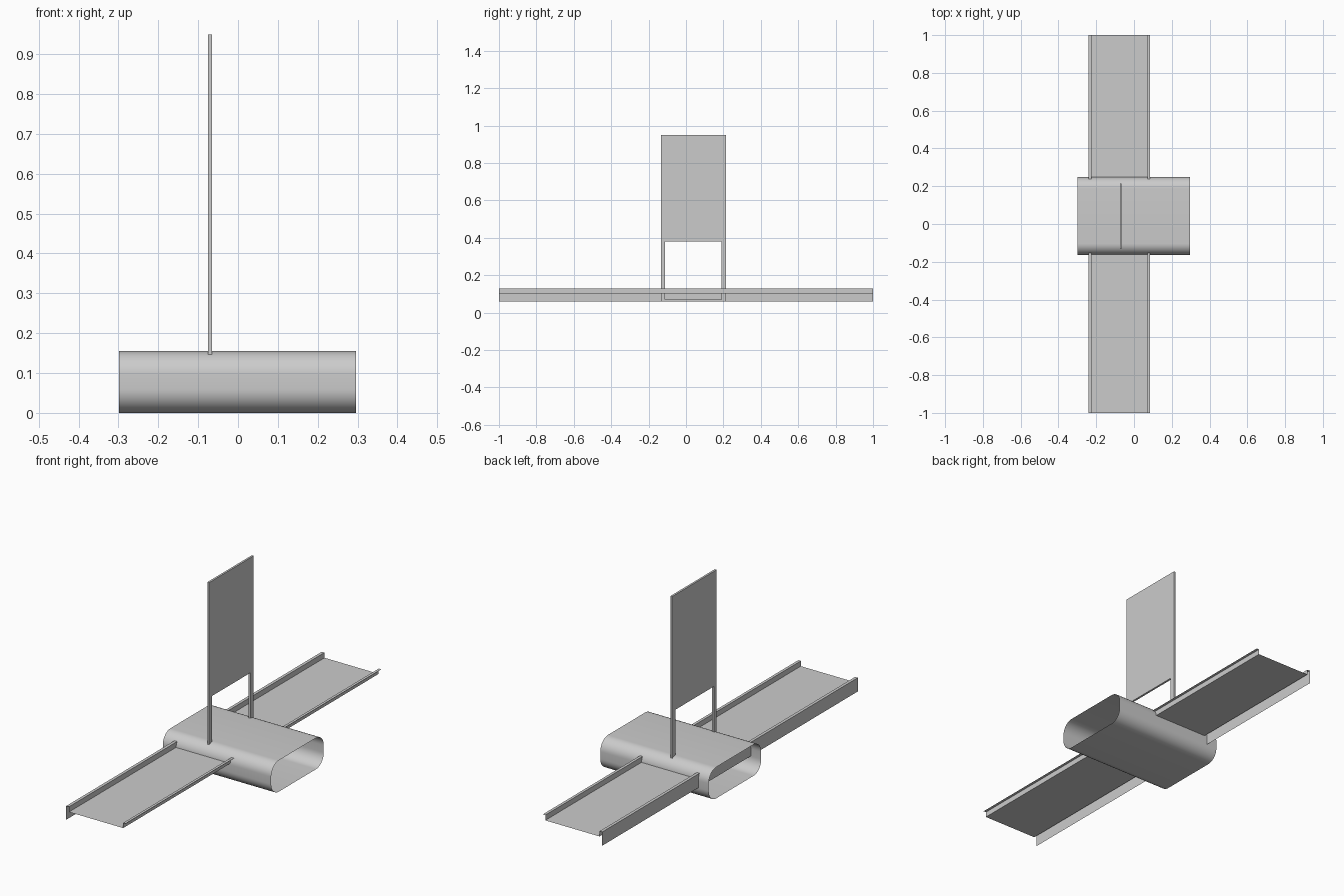
import bpy, bmesh
from math import sin, cos, pi

if "Cube" in bpy.data.objects:
    bpy.data.objects.remove(bpy.data.objects["Cube"])


def make_object(name, bm):
    mesh = bpy.data.meshes.new(name)
    bm.to_mesh(mesh)
    bm.free()
    obj = bpy.data.objects.new(name, mesh)
    bpy.context.collection.objects.link(obj)
    return obj


def sweep(name, start, end, closed=False):
    """Thin sheet between two matching rows of points."""
    bm = bmesh.new()
    a = [bm.verts.new(p) for p in start]
    b = [bm.verts.new(p) for p in end]
    n = len(a)
    for i in range(n if closed else n - 1):
        j = (i + 1) % n
        bm.faces.new((a[i], a[j], b[j], b[i]))
    bmesh.ops.recalc_face_normals(bm, faces=bm.faces)
    return make_object(name, bm)


def rounded_rect(y0, y1, z0, z1, r, steps=12):
    corners = [(y1 - r, z1 - r), (y0 + r, z1 - r), (y0 + r, z0 + r), (y1 - r, z0 + r)]
    return [(cy + r * cos((k + i / steps) * pi / 2), cz + r * sin((k + i / steps) * pi / 2))
            for k, (cy, cz) in enumerate(corners) for i in range(steps + 1)]


# Open rounded tunnel running along x
loop = rounded_rect(-0.163, 0.248, 0.0, 0.155, 0.06)
tunnel = sweep("tunnel", [(-0.298, y, z) for y, z in loop],
               [(0.296, y, z) for y, z in loop], closed=True)
bpy.context.view_layer.objects.active = tunnel
tunnel.select_set(True)
bpy.ops.object.shade_smooth_by_angle()

# Long channel with folded rails, passing through the tunnel
channel = [(-0.241, 0.06), (-0.241, 0.128), (-0.226, 0.128), (-0.226, 0.102),
           (0.071, 0.102), (0.071, 0.128), (0.085, 0.128)]
sweep("long_channel", [(x, -1, z) for x, z in channel], [(x, 1, z) for x, z in channel])

# Upright panel with a window: outer and inner loops bridged, then thickened
outer = [(-0.133, 0.06), (0.215, 0.06), (0.215, 0.95), (-0.133, 0.95)]
inner = [(-0.112, 0.07), (0.190, 0.07), (0.190, 0.38), (-0.112, 0.38)]
panel = sweep("upright_panel", [(-0.07, y, z) for y, z in outer],
              [(-0.07, y, z) for y, z in inner], closed=True)
solid = panel.modifiers.new("thickness", 'SOLIDIFY')
solid.thickness = 0.01
solid.offset = 0
